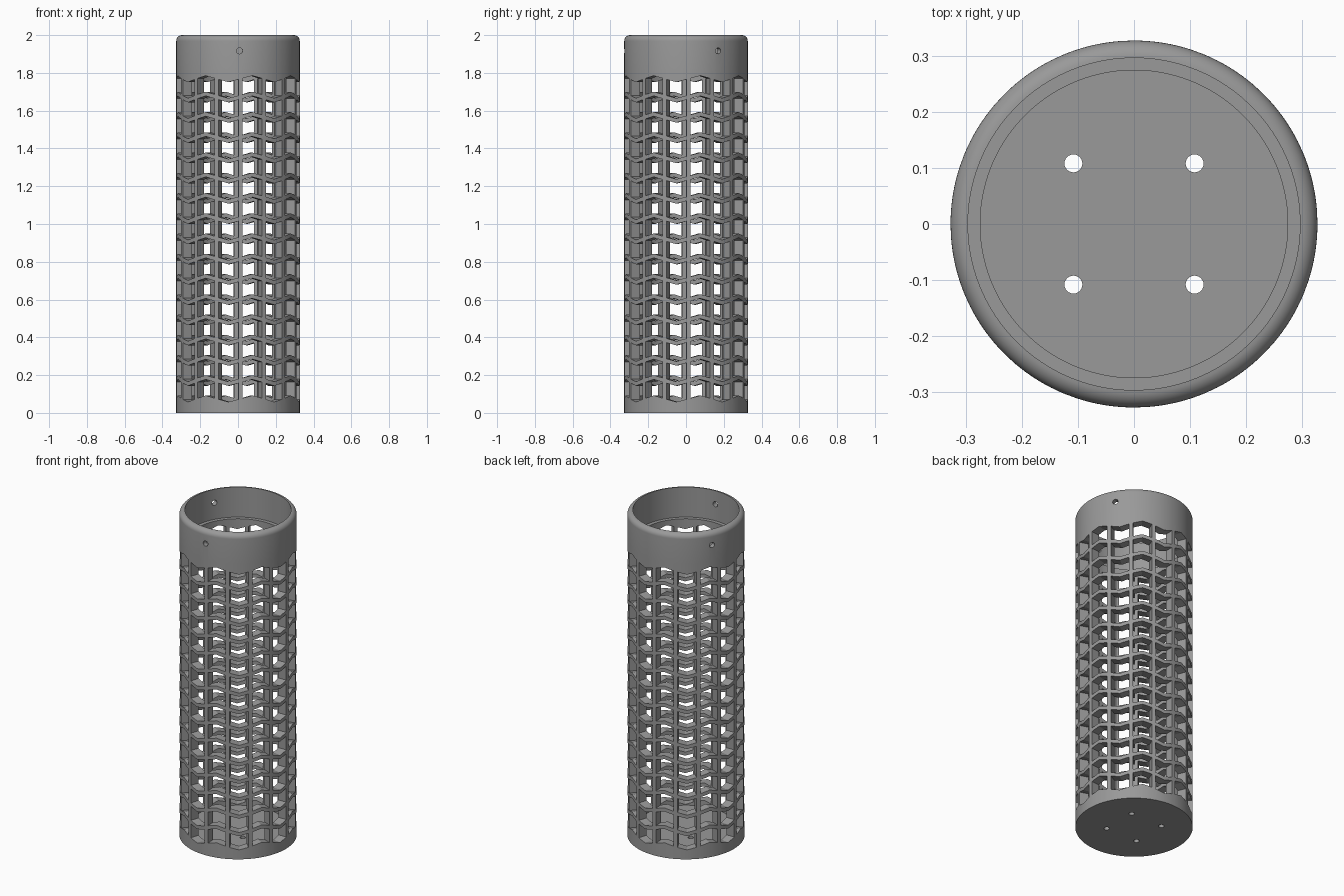
import bpy, bmesh, math
from mathutils import Matrix

if "Cube" in bpy.data.objects:
    bpy.data.objects.remove(bpy.data.objects["Cube"])

R_OUT, R_IN, R_RIM = 0.327, 0.274, 0.296     # wall, bore and top socket radii
FLOOR, LEDGE, TOP, FILLET = 0.053, 1.815, 2.0, 0.031
CELLS, ROWS, SEG = 16, 16, 8                 # lattice layout
PITCH, BAR, AMP, FIRST = 0.1072, 0.022, 0.017, 0.075
STEP = 360 / CELLS
STRUT = 4.0                                  # upright width in degrees

grey = bpy.data.materials.new("grey plastic")
grey.diffuse_color = (0.32, 0.32, 0.32, 1)
grey.use_nodes = True
grey.node_tree.nodes["Principled BSDF"].inputs["Base Color"].default_value = grey.diffuse_color


def zigzag(deg):
    """Triangle wave around the tube, one valley every two cells."""
    t = ((deg + 54) / (2 * STEP)) % 1
    return AMP * (1 - 4 * abs(t - 0.5))


def point(r, deg, z):
    a = math.radians(deg)
    return (r * math.cos(a), r * math.sin(a), z)


# Columns: one upright then SEG slices of window per cell
angles, is_strut = [], []
for k in range(CELLS):
    start = -87.75 + k * STEP - STRUT / 2
    angles.append(start)
    is_strut.append(True)
    for s in range(SEG):
        angles.append(start + STRUT + s * (STEP - STRUT) / SEG)
        is_strut.append(False)
N = len(angles)

# Levels: base, then bottom and top of every window row, then the ledge
mid = []
for r in range(ROWS):
    mid += [FIRST + r * PITCH, FIRST + (r + 1) * PITCH - BAR]
LAST = len(mid) + 1


def level(j, i, inner):
    if j == 0:
        return FLOOR if inner else 0
    if j == LAST:
        return LEDGE
    return mid[j - 1] + zigzag(angles[i % N])


def filled(i, j):
    return j % 2 == 0 or is_strut[i % N]


bm = bmesh.new()


def quad(*pts):
    bm.faces.new([bm.verts.new(p) for p in pts])


def wall(i, j, inner):
    return point(R_IN if inner else R_OUT, angles[i % N], level(j, i, inner))


# Lattice wall with the window reveals
for i in range(N):
    for j in range(LAST):
        if filled(i, j):
            for inner in (False, True):
                quad(wall(i, j, inner), wall(i + 1, j, inner),
                     wall(i + 1, j + 1, inner), wall(i, j + 1, inner))
            continue
        for e in (j, j + 1):
            quad(wall(i, e, False), wall(i + 1, e, False),
                 wall(i + 1, e, True), wall(i, e, True))
        for a, n in ((i, i - 1), (i + 1, i + 1)):
            if filled(n, j):
                quad(wall(a, j, False), wall(a, j + 1, False),
                     wall(a, j + 1, True), wall(a, j, True))

# Rounded top collar with inner ledge
profile = [(R_OUT, LEDGE)]
for s in range(9):
    a = math.pi / 2 * s / 8
    profile.append((R_OUT - FILLET + FILLET * math.cos(a), TOP - FILLET + FILLET * math.sin(a)))
profile += [(R_RIM, LEDGE), (R_IN, LEDGE)]
for i in range(N):
    a, b = angles[i], angles[(i + 1) % N]
    for (r0, z0), (r1, z1) in zip(profile, profile[1:]):
        quad(point(r0, a, z0), point(r0, b, z0), point(r1, b, z1), point(r1, a, z1))

# Closed base: underside and inner floor
for r, z in ((R_OUT, 0), (R_IN, FLOOR)):
    quad(*[point(r, a, z) for a in angles])

bmesh.ops.remove_doubles(bm, verts=bm.verts, dist=1e-5)
bmesh.ops.recalc_face_normals(bm, faces=bm.faces)
mesh = bpy.data.meshes.new("lattice_tube")
bm.to_mesh(mesh)
bm.free()
tube = bpy.data.objects.new("lattice_tube", mesh)
bpy.context.collection.objects.link(tube)
mesh.materials.append(grey)

# Drill four base holes and three radial screw holes
cb = bmesh.new()


def drill(matrix, depth):
    bmesh.ops.create_cone(cb, cap_ends=True, segments=24, radius1=0.016,
                          radius2=0.016, depth=depth, matrix=matrix)


for x in (-0.108, 0.108):
    for y in (-0.108, 0.108):
        drill(Matrix.Translation((x, y, 0.02)), 0.2)
for deg in (-88.6, 31.4, 151.4):
    drill(Matrix.Translation(point(0.31, deg, 1.917))
          @ Matrix.Rotation(math.radians(deg), 4, 'Z')
          @ Matrix.Rotation(math.pi / 2, 4, 'Y'), 0.1)
cmesh = bpy.data.meshes.new("hole_cutter")
cb.to_mesh(cmesh)
cb.free()
cutter = bpy.data.objects.new("hole_cutter", cmesh)
cmesh.materials.append(grey)
bpy.context.collection.objects.link(cutter)
cutter.hide_render = True

cut = tube.modifiers.new("holes", 'BOOLEAN')
cut.operation = 'DIFFERENCE'
cut.solver = 'EXACT'
cut.object = cutter
bpy.context.view_layer.objects.active = tube
tube.select_set(True)
bpy.ops.object.modifier_apply(modifier=cut.name)
bpy.data.objects.remove(cutter)
bpy.ops.object.shade_smooth_by_angle(angle=math.radians(30))
